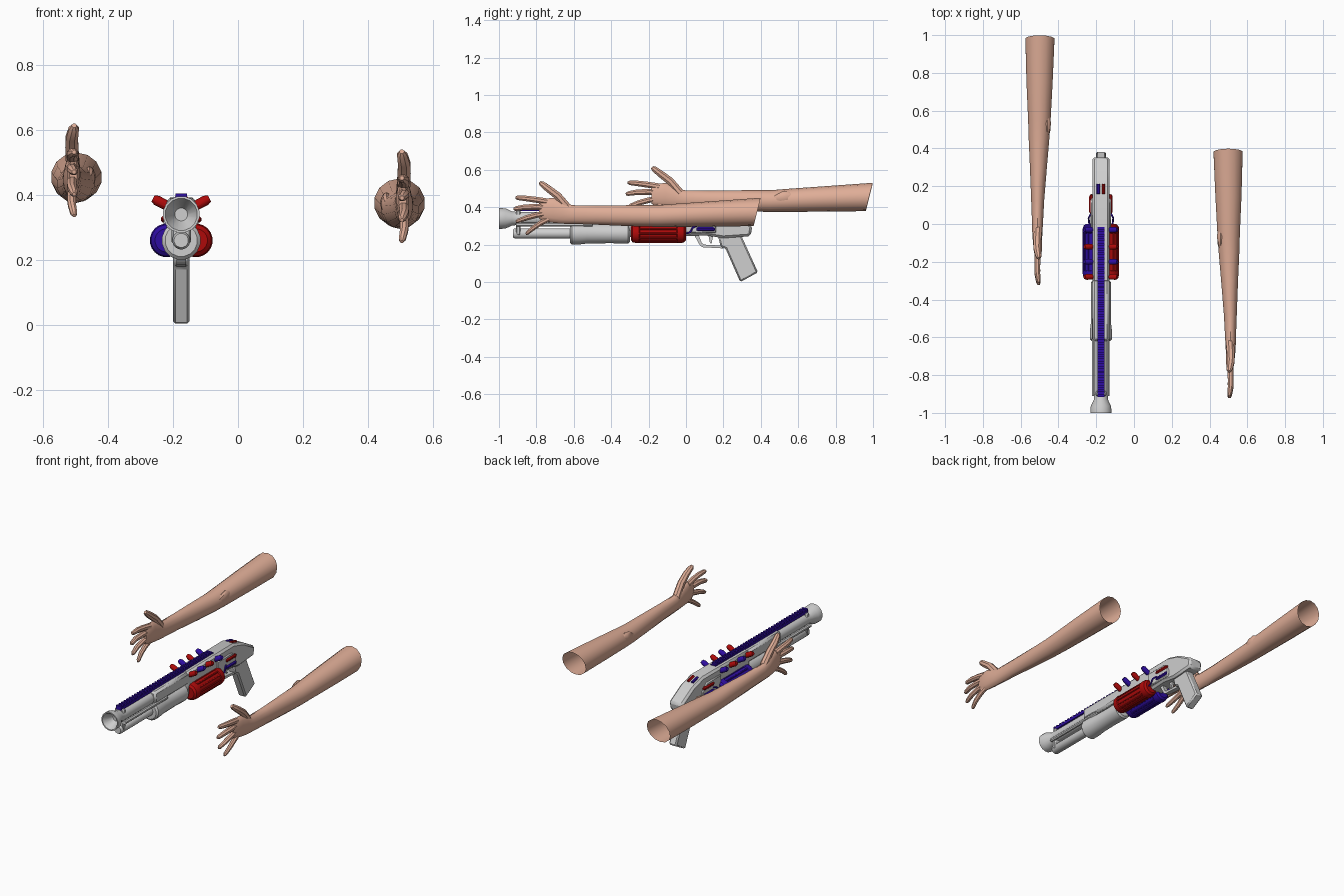
import bpy, bmesh, math
from mathutils import Vector

cube = bpy.data.objects.get("Cube")
if cube:
    bpy.data.objects.remove(cube, do_unlink=True)


def material(name, rgb):
    m = bpy.data.materials.new(name)
    m.use_nodes = True
    color = (*rgb, 1)
    m.diffuse_color = color
    m.node_tree.nodes["Principled BSDF"].inputs["Base Color"].default_value = color
    return m


GRAY = material("light gray plastic", (0.62, 0.62, 0.62))
RED = material("red", (0.42, 0.003, 0.003))
BLUE = material("dark blue", (0.028, 0.004, 0.36))
SKIN = material("skin", (0.74, 0.42, 0.31))
GX = -0.175  # centre line of the blaster


def finish(name, bm, mat, bevel=0):
    bmesh.ops.recalc_face_normals(bm, faces=bm.faces)
    me = bpy.data.meshes.new(name)
    bm.to_mesh(me)
    bm.free()
    me.materials.append(mat)
    me.shade_smooth()
    me.set_sharp_from_angle(angle=math.radians(35))
    ob = bpy.data.objects.new(name, me)
    bpy.context.collection.objects.link(ob)
    if bevel:
        b = ob.modifiers.new("Bevel", "BEVEL")
        b.width, b.segments = bevel, 1
    return ob


def loft(bm, path, radii, sides=12, caps=(True, True), shear=0):
    """Elliptical rings along a path, joined into a tube."""
    pts = [Vector(p) for p in path]
    d = (pts[-1] - pts[0]).normalized()
    u = d.cross(Vector((0, 0, 1))).normalized()
    v = u.cross(d)
    rings = []
    for i, (p, r) in enumerate(zip(pts, radii)):
        ru, rv = r if isinstance(r, tuple) else (r, r)
        ring = []
        for k in range(sides):
            a = 2 * math.pi * (k + 0.5) / sides
            lean = d * shear * math.sin(a) if i == len(pts) - 1 else Vector()
            ring.append(bm.verts.new(p + u * ru * math.cos(a) + v * rv * math.sin(a) + lean))
        rings.append(ring)
    for a, b in zip(rings, rings[1:]):
        for k in range(sides):
            n = (k + 1) % sides
            bm.faces.new((a[k], a[n], b[n], b[k]))
    if caps[0]:
        bm.faces.new(rings[0])
    if caps[1]:
        bm.faces.new(rings[-1])


def tube(name, path, radii, mat, sides=12, **kw):
    bm = bmesh.new()
    loft(bm, path, radii, sides, **kw)
    return finish(name, bm, mat)


def lathe(name, x, z, profile, mat, sides=16, **kw):
    return tube(name, [(x, y, z) for y, r in profile], [r for y, r in profile], mat, sides, **kw)


def boxes(name, spans, mat, bevel=0):
    bm = bmesh.new()
    for lo, hi in spans:
        geo = bmesh.ops.create_cube(bm, size=1)["verts"]
        for vert in geo:
            vert.co = Vector([(l + h) / 2 + c * (h - l) for l, h, c in zip(lo, hi, vert.co)])
    return finish(name, bm, mat, bevel)


def plate(name, outline, half, mat, bevel=0):
    """Side outline (y, z) extruded across the width."""
    bm = bmesh.new()
    face = bm.faces.new([bm.verts.new((GX - half, y, z)) for y, z in outline])
    new = bmesh.ops.extrude_face_region(bm, geom=[face])["geom"]
    bmesh.ops.translate(bm, vec=(2 * half, 0, 0), verts=[g for g in new if isinstance(g, bmesh.types.BMVert)])
    return finish(name, bm, mat, bevel)


# Barrel, flared muzzle and magazine tube
lathe("barrel", GX, 0.34, [(-0.92, 0.036), (-0.3, 0.036)], GRAY)
lathe("muzzle", GX, 0.34, [(-0.9, 0.036), (-0.93, 0.038), (-0.965, 0.055), (-1.0, 0.057),
                           (-1.0, 0.05), (-0.94, 0.02)], GRAY)
lathe("magazine_tube", GX, 0.26, [(-0.925, 0.022), (-0.915, 0.028), (-0.5, 0.028)], GRAY)
boxes("front_clamp", [((GX - 0.03, -0.91, 0.25), (GX + 0.03, -0.885, 0.385))], GRAY, 0.006)
for s, side in ((-1, "right"), (1, "left")):
    lathe(side + "_barrel_rod", GX + s * 0.035, 0.308, [(-0.91, 0.012), (-0.5, 0.012)], GRAY, 8)

# Sliding pump grip
lathe("pump", GX, 0.26, [(-0.62, 0.05), (-0.61, 0.06), (-0.57, 0.06), (-0.53, 0.055), (-0.4, 0.053),
                         (-0.35, 0.055), (-0.31, 0.055), (-0.3, 0.045)], GRAY)
boxes("barrel_shroud", [((GX - 0.045, -0.62, 0.31), (GX + 0.045, -0.28, 0.385))], GRAY, 0.012)

# Receiver, grip and trigger guard
plate("receiver", [(-0.31, 0.24), (-0.31, 0.388), (0.145, 0.392), (0.24, 0.365), (0.355, 0.30),
                   (0.345, 0.245), (0.2, 0.235), (0.1, 0.25), (0, 0.245)], 0.046, GRAY, 0.012)
plate("receiver_side_plates", [(-0.02, 0.262), (-0.02, 0.35), (0.12, 0.35), (0.16, 0.31),
                               (0.16, 0.262)], 0.054, GRAY, 0.005)
plate("grip", [(0.17, 0.25), (0.185, 0.19), (0.212, 0.178), (0.29, 0.0), (0.385, 0.052),
               (0.295, 0.25)], 0.026, GRAY, 0.008)
plate("trigger_guard", [(0.045, 0.25), (0.075, 0.195), (0.09, 0.186), (0.2, 0.18), (0.19, 0.195),
                        (0.098, 0.2), (0.085, 0.208), (0.068, 0.25)], 0.014, GRAY)
plate("trigger", [(0.12, 0.25), (0.128, 0.208), (0.137, 0.206), (0.145, 0.25)], 0.007, GRAY)

# Toothed top rail
teeth = [((GX - 0.018, -0.915, 0.38), (GX + 0.018, -0.015, 0.395))]
teeth += [((GX - 0.018, -0.915 + i * 0.025, 0.394), (GX + 0.018, -0.902 + i * 0.025, 0.404)) for i in range(36)]
boxes("top_rail", teeth, BLUE)

# Small lamps on the sloping rear
for x, mat, name in ((-0.014, BLUE, "blue"), (0.014, RED, "red")):
    tube("rear_lamp_" + name, [(GX + x, 0.16, 0.388), (GX + x, 0.21, 0.375)], [0.009] * 2, mat, 8)

for s, side, main in ((-1, "right", BLUE), (1, "left", RED)):
    # Side canister with end bands and lengthwise ribs
    cx, cz = GX + s * 0.045, 0.26
    bm = bmesh.new()
    prof = [(-0.295, 0.036), (-0.285, 0.048), (-0.265, 0.052), (-0.25, 0.052), (-0.245, 0.047),
            (-0.05, 0.047), (-0.045, 0.052), (-0.025, 0.052), (-0.01, 0.048), (0, 0.036)]
    loft(bm, [(cx, y, cz) for y, r in prof], [r for y, r in prof], 20)
    for k in range(12):
        a = math.tau * k / 12
        x, z = cx + 0.047 * math.cos(a), cz + 0.047 * math.sin(a)
        loft(bm, [(x, -0.25, z), (x, -0.045, z)], [0.005] * 2, 6)
    finish(side + "_canister", bm, main)
    # Angled knobs in alternating colours
    for i, y in enumerate((-0.28, -0.2, -0.12, -0.03)):
        path = [(GX + s * x, y, z) for x, z in ((0.035, 0.362), (0.075, 0.383), (0.087, 0.389))]
        tube(f"{side}_knob_{i + 1}", path, [0.015, 0.016, 0.011], (RED, BLUE)[i % 2], 10)
    # Capsules on the receiver side
    for z, mat, name in ((0.325, RED, "red"), (0.283, BLUE, "blue")):
        path = [(GX + s * 0.052, y, z) for y in (0.055, 0.065, 0.145, 0.155)]
        tube(f"{side}_{name}_capsule", path, [0.006, 0.011, 0.011, 0.006], mat, 8)
    # Bent hose from the canister to the receiver
    cu = bpy.data.curves.new(side + "_hose", "CURVE")
    cu.dimensions, cu.bevel_depth, cu.bevel_resolution = "3D", 0.005, 1
    sp = cu.splines.new("NURBS")
    hose = [(0.06, -0.01, 0.26), (0.065, 0.025, 0.26), (0.065, 0.035, 0.3), (0.045, 0.07, 0.3)]
    sp.points.add(len(hose) - 1)
    for p, (x, y, z) in zip(sp.points, hose):
        p.co = (GX + s * x, y, z, 1)
    sp.use_endpoint_u, sp.order_u = True, 3
    cu.materials.append(BLUE)
    bpy.context.collection.objects.link(bpy.data.objects.new(side + "_hose", cu))

# Arms: outward shift, height, half width and half height at each station
ARM = [(-0.185, 0.008, 0.468, 0.012, 0.048), (-0.165, 0.008, 0.467, 0.019, 0.06),
       (-0.11, 0.01, 0.463, 0.024, 0.066), (-0.06, 0.012, 0.452, 0.027, 0.06),
       (-0.01, 0.011, 0.441, 0.029, 0.05), (0.12, 0.01, 0.438, 0.035, 0.051),
       (0.3, 0.006, 0.435, 0.046, 0.056), (0.45, 0.003, 0.433, 0.056, 0.058),
       (0.55, 0.001, 0.437, 0.061, 0.062), (0.75, 0, 0.445, 0.071, 0.068),
       (0.98, -0.002, 0.455, 0.079, 0.076)]
FINGERS = {
    "thumb": ([(-0.03, 0.475), (-0.085, 0.54), (-0.135, 0.578), (-0.17, 0.605), (-0.182, 0.614)], 0.021),
    "index_finger": ([(-0.14, 0.51), (-0.2, 0.52), (-0.255, 0.527), (-0.3, 0.531), (-0.312, 0.532)], 0.0165),
    "middle_finger": ([(-0.14, 0.48), (-0.2, 0.482), (-0.265, 0.48), (-0.31, 0.473), (-0.322, 0.471)], 0.0165),
    "ring_finger": ([(-0.14, 0.448), (-0.2, 0.438), (-0.255, 0.423), (-0.298, 0.407), (-0.31, 0.402)], 0.0155),
    "little_finger": ([(-0.12, 0.425), (-0.175, 0.397), (-0.215, 0.37), (-0.248, 0.343), (-0.256, 0.336)], 0.014),
}
for s, side, dy, dz in ((-1, "right", 0, 0), (1, "left", -0.6, -0.08)):
    def place(y, out, z):
        return (s * (0.5 + out), y + dy, z + dz)
    tube(side + "_arm", [place(y, o, z) for y, o, z, w, h in ARM], [(w, h) for *_, w, h in ARM],
         SKIN, 14, caps=(True, False), shear=0.018)
    for name, (pts, r) in FINGERS.items():
        bend = (0.008, 0.012, 0.012, 0.006, 0.005)
        tube(f"{side}_{name}", [place(y, o, z) for (y, z), o in zip(pts, bend)],
             [r * k for k in (1.1, 1.05, 0.97, 0.8, 0.4)], SKIN, 8)
    # Soft fold at the inner elbow
    tube(side + "_elbow_fold", [place(y, -0.042, z) for y, z in ((0.45, 0.44), (0.5, 0.45), (0.54, 0.455), (0.58, 0.46))],
         [(0.004, 0.01), (0.017, 0.03), (0.019, 0.034), (0.004, 0.01)], SKIN, 10)
